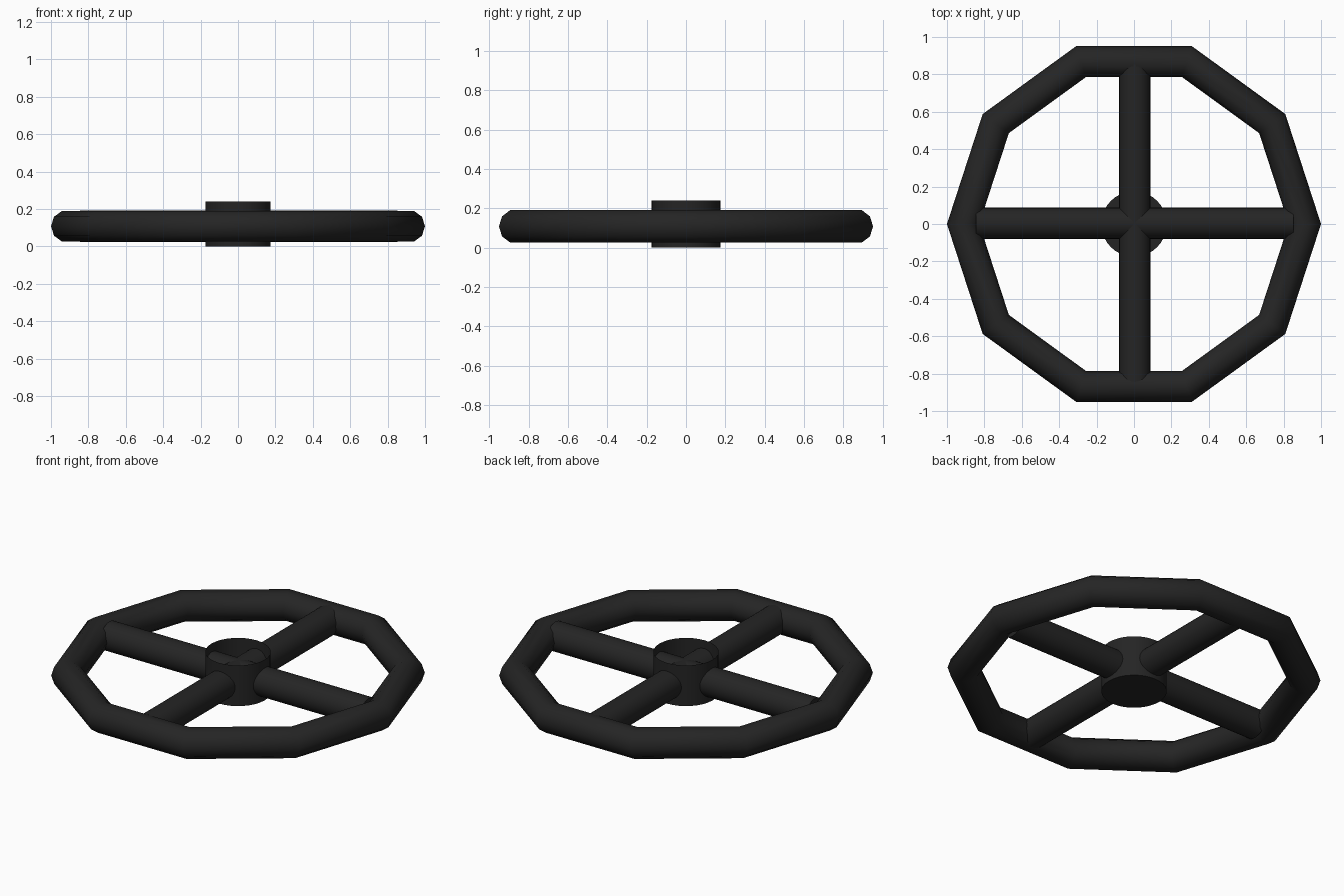
import bpy, bmesh, math
from mathutils import Matrix

if "Cube" in bpy.data.objects:
    bpy.data.objects.remove(bpy.data.objects["Cube"])

Z_MID = 0.108
black = bpy.data.materials.new("black")
black.diffuse_color = (0.018, 0.018, 0.018, 1)
black.use_nodes = True
black.node_tree.nodes["Principled BSDF"].inputs["Base Color"].default_value = black.diffuse_color


def finish(obj, name, angle=None):
    obj.name = name
    obj.data.materials.append(black)
    bpy.ops.object.select_all(action='DESELECT')
    obj.select_set(True)
    bpy.context.view_layer.objects.active = obj
    if angle is None:
        bpy.ops.object.shade_smooth()
    else:
        bpy.ops.object.shade_smooth_by_angle(angle=math.radians(angle))
    return obj


# Ten-sided rim with a round tube section
bpy.ops.mesh.primitive_torus_add(major_segments=10, minor_segments=10,
                                 major_radius=0.9135, minor_radius=0.0865,
                                 location=(0, 0, Z_MID))
finish(bpy.context.object, "rim")

# Two crossing bars make the four spokes
for name, rot in (("spoke_bar_x", (0, math.pi / 2, 0)), ("spoke_bar_y", (math.pi / 2, 0, 0))):
    bpy.ops.mesh.primitive_cylinder_add(vertices=32, radius=0.083, depth=1.695,
                                        location=(0.004, 0.004, Z_MID), rotation=rot)
    finish(bpy.context.object, name, 35)

# Hub: thin-walled cup, closed below and open on top
bm = bmesh.new()
bmesh.ops.create_cone(bm, cap_ends=True, segments=32, radius1=0.175, radius2=0.175,
                      depth=0.24, matrix=Matrix.Translation((0, 0, 0.12)))
top = [f for f in bm.faces if f.normal.z > 0.9]
bmesh.ops.delete(bm, geom=top, context='FACES_ONLY')
mesh = bpy.data.meshes.new("hub")
bm.to_mesh(mesh)
bm.free()
hub = bpy.data.objects.new("hub", mesh)
bpy.context.collection.objects.link(hub)
finish(hub, "hub", 35)
